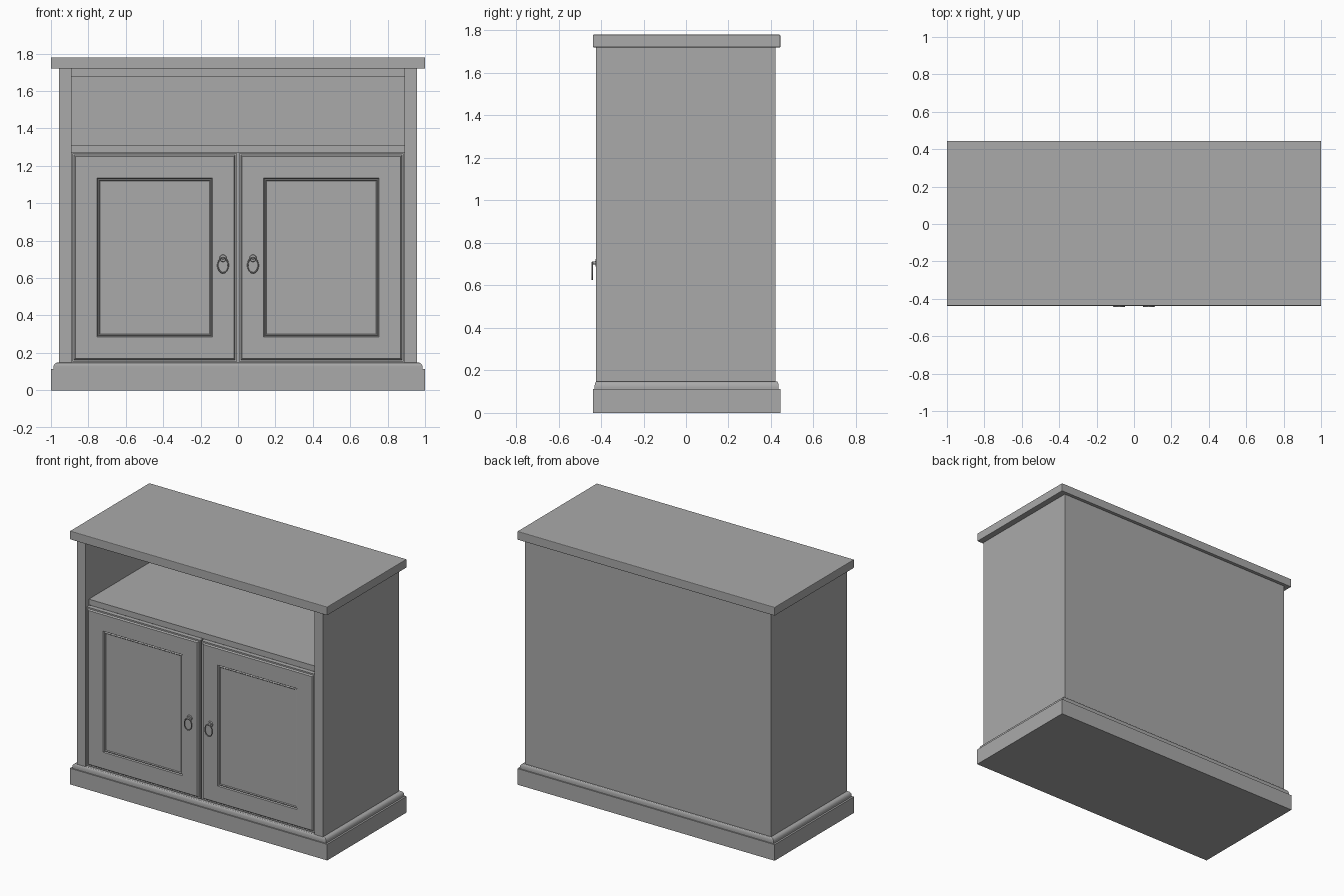
import bpy, bmesh, math
from mathutils import Matrix

cube = bpy.data.objects.get("Cube")
if cube:
    bpy.data.objects.remove(cube, do_unlink=True)

grey = bpy.data.materials.new("painted grey")
grey.use_nodes = True
grey.diffuse_color = (0.4, 0.4, 0.4, 1)
grey.node_tree.nodes["Principled BSDF"].inputs["Base Color"].default_value = (0.4, 0.4, 0.4, 1)

YC = 0.003  # cabinet centre; the door pulls project a little further in front


def finish(name, bm, smooth=False):
    bmesh.ops.recalc_face_normals(bm, faces=bm.faces)
    mesh = bpy.data.meshes.new(name)
    bm.to_mesh(mesh)
    bm.free()
    mesh.materials.append(grey)
    obj = bpy.data.objects.new(name, mesh)
    bpy.context.collection.objects.link(obj)
    if smooth:
        bpy.ops.object.select_all(action='DESELECT')
        obj.select_set(True)
        bpy.context.view_layer.objects.active = obj
        bpy.ops.object.shade_smooth_by_angle(angle=math.radians(40))
    return obj


def box_mesh(x, y, z):
    bm = bmesh.new()
    bmesh.ops.create_cube(bm, size=1)
    for v in bm.verts:
        v.co = [a + (b - a) * (c + 0.5) for (a, b), c in zip((x, y, z), v.co)]
    return bm


def box(name, x, y, z, bevel=0):
    obj = finish(name, box_mesh(x, y, z))
    if bevel:
        mod = obj.modifiers.new("Soft edge", 'BEVEL')
        mod.width, mod.segments = bevel, 2
    return obj


def stacked_rings(name, rings):
    """Loft rectangles given as (half width, half depth, height)."""
    bm = bmesh.new()
    loops = [[bm.verts.new((sx * w, YC + sy * d, z))
              for sx, sy in ((-1, -1), (1, -1), (1, 1), (-1, 1))] for w, d, z in rings]
    for low, high in zip(loops, loops[1:]):
        for i in range(4):
            j = (i + 1) % 4
            bm.faces.new((low[i], low[j], high[j], high[i]))
    bm.faces.new(loops[0][::-1])
    bm.faces.new(loops[-1])
    return finish(name, bm)


# Top and plinth with a rounded moulding
front, back = -0.423, 0.421
box("top_slab", (-1, 1), (YC - 0.441, YC + 0.441), (1.72, 1.78), 0.004)
cove = [(0.966 + 0.021 * math.cos(a), 0.424 + 0.009 * math.cos(a), 0.122 + 0.026 * math.sin(a))
        for a in (math.pi / 2 * i / 6 for i in range(7))]
stacked_rings("plinth", [(1, 0.441, 0), (1, 0.441, 0.113), (0.987, 0.433, 0.113)] + cove)

# Carcass
for side, s in (("left", 1), ("right", -1)):
    box(side + "_side_panel", sorted((s * 0.89, s * 0.957)), (front, back), (0.14, 1.72))
box("back_panel", (-0.89, 0.89), (0.4, back), (0.14, 1.72))
box("shelf", (-0.89, 0.89), (-0.385, 0.4), (1.27, 1.31))
box("upper_panel", (-0.89, 0.89), (-0.35, 0.4), (1.675, 1.72))

# Doors: stepped edge, flat frame, and recessed panel with a beaded border
for side, s in (("left", 1), ("right", -1)):
    bm = box_mesh(sorted((s * 0.005, s * 0.886)), (-0.412, -0.38), (0.153, 1.267))
    face = min(bm.faces, key=lambda f: f.calc_center_median().y)
    for width, depth in ((0.01, 0), (0.007, 0.009), (0.115, 0), (0.005, -0.008),
                         (0.006, 0.004), (0.005, -0.005)):
        bmesh.ops.inset_region(bm, faces=[face], thickness=width, depth=depth,
                               use_even_offset=True)
    finish(side + "_door", bm)

    # Round boss with a short post
    bm = bmesh.new()
    turn = Matrix.Rotation(math.pi / 2, 4, 'X')
    for radius, start, end in ((0.021, -0.427, -0.418), (0.008, -0.442, -0.425)):
        bmesh.ops.create_cone(bm, cap_ends=True, segments=20, radius1=radius, radius2=radius * 0.8,
                              depth=end - start,
                              matrix=Matrix.Translation((s * 0.08, (start + end) / 2, 0.706)) @ turn)
    finish(side + "_pull_boss", bm, True)

    # Hanging oval ring
    bm = bmesh.new()
    loops = []
    for i in range(32):
        a = math.tau * i / 32
        loop = []
        for j in range(8):
            b = math.tau * j / 8
            r = 0.0035 * math.cos(b)
            loop.append(bm.verts.new((s * 0.08 + (0.028 + r) * math.cos(a),
                                      -0.4415 + 0.0035 * math.sin(b),
                                      0.668 + (0.04 + r) * math.sin(a))))
        loops.append(loop)
    for i in range(32):
        p, q = loops[i], loops[(i + 1) % 32]
        for j in range(8):
            k = (j + 1) % 8
            bm.faces.new((p[j], q[j], q[k], p[k]))
    finish(side + "_pull_ring", bm, True)
